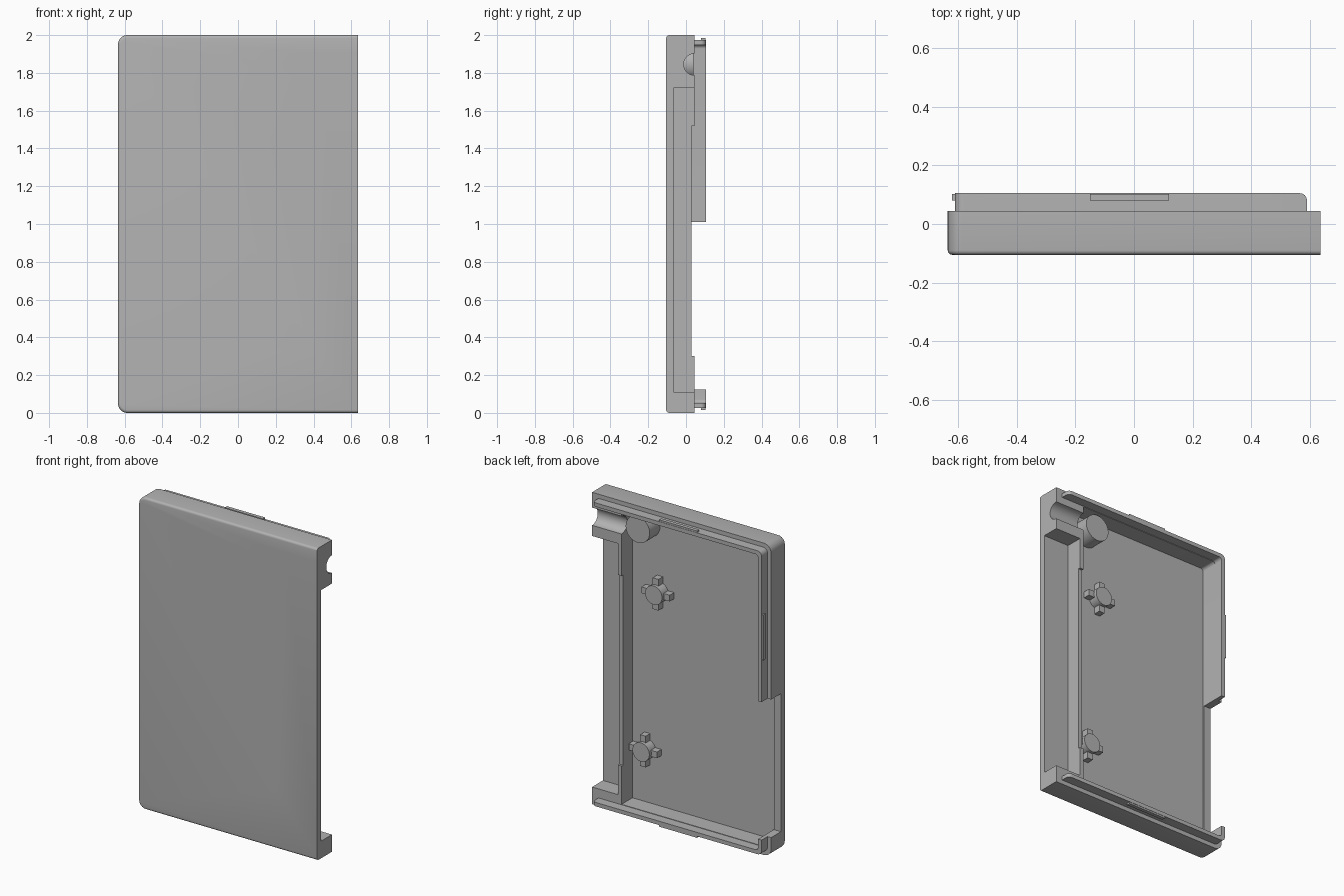
import bpy, bmesh, math
from mathutils import Vector

old = bpy.data.objects.get("Cube")
if old:
    bpy.data.objects.remove(old, do_unlink=True)

GREY = (0.45, 0.45, 0.45, 1.0)
grey = bpy.data.materials.new("plain grey")
grey.use_nodes = True
grey.diffuse_color = GREY
grey.node_tree.nodes["Principled BSDF"].inputs["Base Color"].default_value = GREY

FLOOR, RIM, TOP, FRONT = -0.065, 0.045, 0.105, -0.105


def link(name, bm):
    bmesh.ops.recalc_face_normals(bm, faces=bm.faces)
    mesh = bpy.data.meshes.new(name)
    bm.to_mesh(mesh)
    bm.free()
    mesh.materials.append(grey)
    ob = bpy.data.objects.new(name, mesh)
    bpy.context.scene.collection.objects.link(ob)
    return ob


def slab(name, x, y, z, radius=0.0, edge=None, width=0.0):
    """Box with rounded right-hand (-x) corners; edge picks extra edges to bevel."""
    bm = bmesh.new()
    bmesh.ops.create_cube(bm, size=1)
    for v in bm.verts:
        v.co = Vector([lim[0] if c < 0 else lim[1] for lim, c in zip((x, y, z), v.co)])
    if radius:
        corners = [e for e in bm.edges if all(abs(v.co.x - x[0]) < 1e-5 for v in e.verts)
                   and abs(e.verts[0].co.z - e.verts[1].co.z) < 1e-5]
        bmesh.ops.bevel(bm, geom=corners, offset=radius, segments=8, profile=0.5, affect='EDGES')
    if edge:
        chosen = [e for e in bm.edges if edge(e.verts[0].co, e.verts[1].co)]
        bmesh.ops.bevel(bm, geom=chosen, offset=width, segments=4, profile=0.5, affect='EDGES')
    return link(name, bm)


def rod(name, radius, start, end, center, axis="Y", sides=48):
    """Cylinder along X or Y; center holds the other two coordinates."""
    bm = bmesh.new()
    bmesh.ops.create_cone(bm, cap_ends=True, segments=sides, radius1=radius,
                          radius2=radius, depth=end - start)
    mid = (start + end) / 2
    for v in bm.verts:
        a, b, c = v.co
        if axis == "Y":
            v.co = (center[0] + a, mid + c, center[1] + b)
        else:
            v.co = (mid + c, center[0] + a, center[1] + b)
    return link(name, bm)


def combine(target, others, operation):
    for other in others:
        mod = target.modifiers.new("cut", 'BOOLEAN')
        mod.operation, mod.object, mod.solver = operation, other, 'EXACT'
        bpy.context.view_layer.update()
        result = bpy.data.meshes.new_from_object(
            target.evaluated_get(bpy.context.evaluated_depsgraph_get()))
        target.modifiers.clear()
        target.data = result
        bpy.data.objects.remove(other, do_unlink=True)


# Housing with rounded front edges, open at the left side
def front_edge(a, b):
    return (abs(a.y - FRONT) < 1e-5 and abs(b.y - FRONT) < 1e-5
            and min(a.x, b.x) < 0.63)


shell = slab("case_shell", (-0.635, 0.635), (FRONT, RIM), (0, 2), 0.05, front_edge, 0.015)
combine(shell, [
    slab("cavity", (-0.585, 0.425), (FLOOR, 0.2), (0.055, 1.945), 0.02),
    slab("side_recess", (0.4, 0.7), (FLOOR, 0.2), (0.11, 1.72)),
    slab("port_opening", (-0.7, -0.55), (-0.055, 0.2), (0.125, 1.01)),
], 'DIFFERENCE')

# Tube behind the round opening
PORT = (0.315, 1.845)
combine(shell, [rod("tube", 0.085, -0.08, 0.04, PORT)], 'UNION')
combine(shell, [
    rod("round_opening", 0.067, -0.2, 0.2, PORT),
    rod("front_groove", 0.068, 0.43, 0.7, (-0.12, 1.845), "X"),
    rod("back_groove", 0.057, 0.415, 0.7, (RIM, 1.845), "X"),
], 'DIFFERENCE')

# Screw posts with four fins, counterbored from the front
for cx, cz in ((0.23, 1.43), (0.32, 0.4)):
    r = 0.1
    combine(shell, [
        rod("post", 0.06, -0.08, 0.0, (cx, cz)),
        slab("fin", (cx - r, cx + r), (-0.08, -0.02), (cz - 0.02, cz + 0.02)),
        slab("fin", (cx - 0.02, cx + 0.02), (-0.08, -0.02), (cz - r, cz + r)),
    ], 'UNION')
    combine(shell, [
        rod("screw_hole", 0.028, -0.2, 0.2, (cx, cz)),
        rod("screw_head", 0.048, -0.2, -0.06, (cx, cz)),
        rod("post_mouth", 0.036, -0.02, 0.2, (cx, cz)),
    ], 'DIFFERENCE')

# Inner rib, taller at both ends
rib = slab("inner_rib", (0.425, 0.452), (-0.08, RIM), (0.1, 1.73))
combine(rib, [slab("rib_dip", (0.3, 0.6), (0.03, 0.2), (0.3, 1.52))], 'DIFFERENCE')


# Raised locating lip, open at the left side and at the port
def lip_end(a, b):
    return min(a.x, b.x) > 0.58 and min(a.y, b.y) > TOP - 1e-5


lip = slab("locating_lip", (-0.61, 0.59), (0.035, TOP), (0.027, 1.973), 0.03, lip_end, 0.025)
combine(lip, [
    slab("lip_inside", (-0.585, 0.8), (0, 0.2), (0.052, 1.948), 0.02),
    slab("lip_gap", (-0.7, -0.5), (0, 0.2), (0.125, 1.01)),
], 'DIFFERENCE')

# Snap ridges on the lip
ridge = (0.08, TOP - 0.002)
slab("top_snap_ridge", (-0.15, 0.12), ridge, (1.965, 1.984))
slab("bottom_snap_ridge", (-0.15, 0.12), ridge, (0.016, 0.035))
slab("side_snap_ridge", (-0.621, -0.6), ridge, (1.28, 1.57))

# Smooth the rounded surfaces
for ob in (shell, lip):
    bpy.ops.object.select_all(action='DESELECT')
    ob.select_set(True)
    bpy.context.view_layer.objects.active = ob
    bpy.ops.object.shade_smooth_by_angle(angle=math.radians(30))
